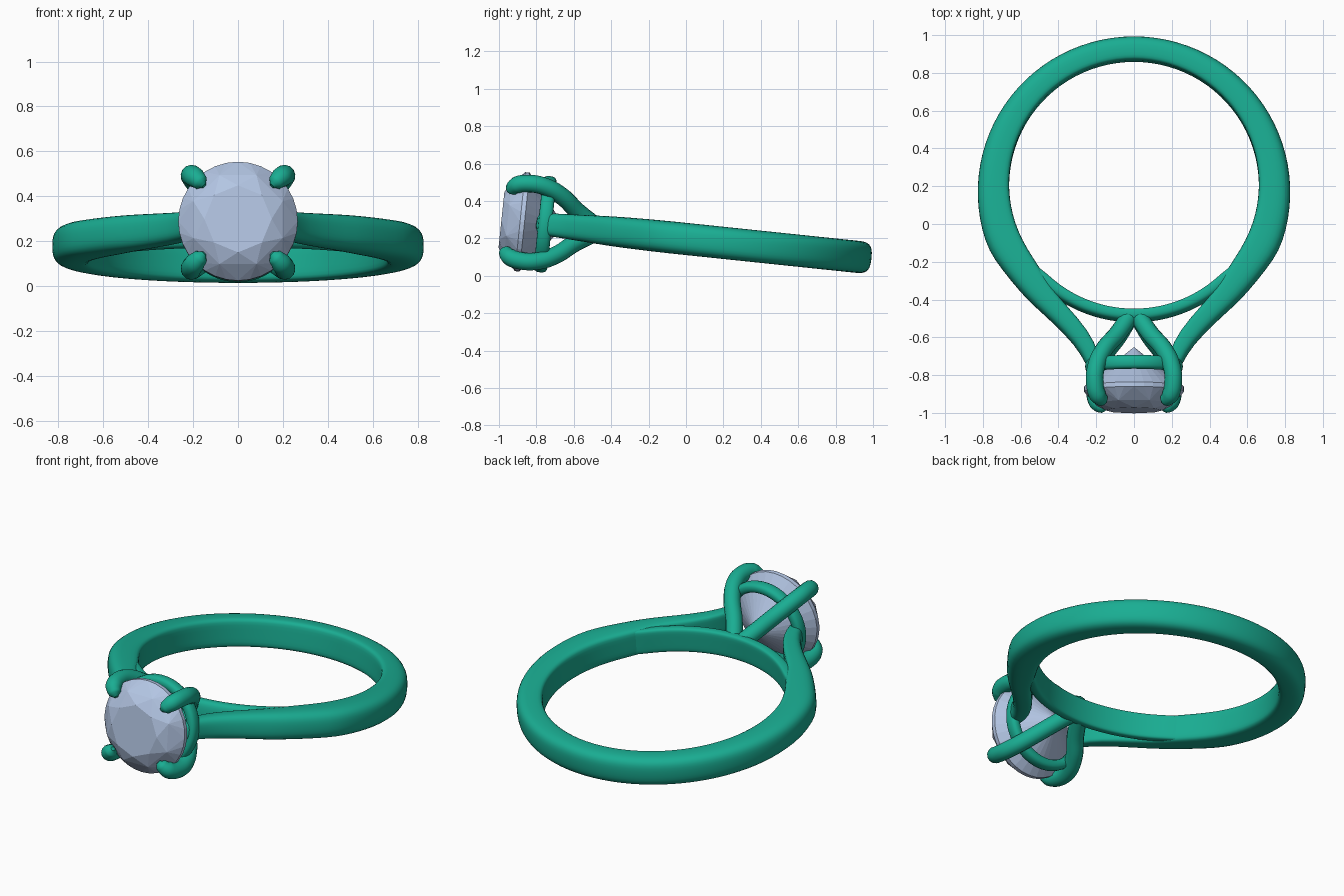
import bpy, bmesh, math
from math import sin, cos, pi, radians
from mathutils import Matrix, Vector

if "Cube" in bpy.data.objects:
    bpy.data.objects.remove(bpy.data.objects["Cube"])

# Everything is built in the ring plane, then tipped so the stone end is raised
TILT = Matrix.Translation((0, 0, 0.197)) @ Matrix.Rotation(-0.104, 4, 'X')


def material(name, col):
    m = bpy.data.materials.new(name)
    m.diffuse_color = col
    m.use_nodes = True
    m.node_tree.nodes["Principled BSDF"].inputs["Base Color"].default_value = m.diffuse_color
    return m


METAL = material("green_metal", (0.01, 0.42, 0.29, 1))
STONE = material("pale_blue_stone", (0.45, 0.56, 0.77, 1))


def finish(name, bm, mat, smooth=True, subsurf=0):
    bmesh.ops.recalc_face_normals(bm, faces=bm.faces)
    bm.transform(TILT)
    me = bpy.data.meshes.new(name)
    bm.to_mesh(me)
    bm.free()
    me.materials.append(mat)
    ob = bpy.data.objects.new(name, me)
    bpy.context.collection.objects.link(ob)
    if subsurf:
        mod = ob.modifiers.new("Smooth", 'SUBSURF')
        mod.levels = mod.render_levels = subsurf
    for p in me.polygons:
        p.use_smooth = smooth
    return ob


def loft(name, sections, closed=False, subsurf=0):
    bm = bmesh.new()
    rings = [[bm.verts.new(p) for p in s] for s in sections]
    n = len(rings[0])
    for i in range(len(rings) - (not closed)):
        a, b = rings[i], rings[(i + 1) % len(rings)]
        for j in range(n):
            k = (j + 1) % n
            bm.faces.new((a[j], a[k], b[k], b[j]))
    if not closed:
        bm.faces.new(rings[0])
        bm.faces.new(rings[-1])
    return finish(name, bm, METAL, True, subsurf)


# Rounded band cross-section: (inner 0 -> outer 1, across the width -1..1)
HALF = [(0, 0.35), (0, 0.8), (0.08, 0.96), (0.3, 1), (0.62, 1), (0.85, 0.88), (0.97, 0.6), (1, 0.2)]
PROFILE = HALF + [(a, -b) for a, b in reversed(HALF)]


def section(outer, inner, hw):
    o, i = Vector((*outer, 0)), Vector((*inner, 0))
    return [i.lerp(o, a) + Vector((0, 0, b * hw)) for a, b in PROFILE]


# Band: circular back, then shoulders sweeping forward to the stone
side = []
for d in range(0, 115, 8):
    a = radians(d)
    side.append(((0.83 * sin(a), 0.17 + 0.83 * cos(a)),
                 (0.663 * sin(a), 0.207 + 0.663 * cos(a)), 0.086))
side += [
    ((0.705, -0.235), (0.565, -0.14), 0.085),
    ((0.60, -0.365), (0.50, -0.235), 0.083),
    ((0.525, -0.44), (0.435, -0.35), 0.080),
    ((0.44, -0.515), (0.36, -0.435), 0.076),
    ((0.31, -0.645), (0.24, -0.57), 0.068),
    ((0.25, -0.75), (0.185, -0.69), 0.062),
    ((0.225, -0.82), (0.16, -0.80), 0.058)]
left = [((-o[0], o[1]), (-i[0], i[1]), h) for o, i, h in side[:0:-1]]
loft("band", [section(*s) for s in left + side], subsurf=1)

# Bridge: thin arc closing the finger hole under the stone
arc = []
for d in range(-56, 57, 4):
    a = radians(d)
    sink = 0.03 * max(0, (abs(d) - 46) / 10)
    ri, ro = 0.663 + sink, 0.729
    arc.append(section((ro * sin(a), 0.207 - ro * cos(a)),
                       (ri * sin(a), 0.207 - ri * cos(a)), 0.074))
loft("bridge", arc, subsurf=1)

# Seat: ring holding the underside of the stone
seat = [(0.2, -0.735), (0.215, -0.72), (0.245, -0.72), (0.26, -0.735),
        (0.26, -0.78), (0.245, -0.795), (0.215, -0.795), (0.2, -0.78)]
loft("seat", [[Vector((r * cos(t), y, r * sin(t))) for r, y in seat]
              for t in (2 * pi * k / 48 for k in range(48))], closed=True, subsurf=1)

# Prongs: four curved claws (radial distance, depth, thickness)
CLAW = [(0.03, -0.49, 1), (0.12, -0.59, 1), (0.225, -0.685, 1), (0.283, -0.78, 1),
        (0.293, -0.87, 1), (0.272, -0.93, 0.98), (0.235, -0.955, 0.75), (0.213, -0.962, 0.25)]
for k, label in enumerate(("upper_right", "upper_left", "lower_left", "lower_right")):
    ang = pi / 4 + k * pi / 2
    cu = bpy.data.curves.new("prong_" + label, 'CURVE')
    cu.dimensions = '3D'
    cu.bevel_depth = 0.047
    cu.bevel_resolution = 5
    cu.resolution_u = 6
    cu.use_fill_caps = True
    sp = cu.splines.new('BEZIER')
    sp.bezier_points.add(len(CLAW) - 1)
    for bp, (r, y, thick) in zip(sp.bezier_points, CLAW):
        bp.co = (r * cos(ang), y, r * sin(ang))
        bp.radius = thick
        bp.handle_left_type = bp.handle_right_type = 'AUTO'
    cu.materials.append(METAL)
    ob = bpy.data.objects.new("prong_" + label, cu)
    bpy.context.collection.objects.link(ob)
    ob.matrix_world = TILT

# Gem: brilliant cut made as the hull of its facet corners
bm = bmesh.new()
tiers = [(8, 0.15, -0.992, 0), (8, 0.215, -0.958, 0.5), (32, 0.266, -0.892, 0),
         (32, 0.266, -0.868, 0), (8, 0.07, -0.718, 0.5), (1, 0, -0.655, 0)]
for n, r, y, off in tiers:
    for k in range(n):
        t = 2 * pi * (k + off) / n
        bm.verts.new((r * cos(t), y, r * sin(t)))
bmesh.ops.convex_hull(bm, input=bm.verts)
bmesh.ops.dissolve_limit(bm, angle_limit=radians(1), verts=bm.verts, edges=bm.edges)
finish("gem", bm, STONE, smooth=False)
